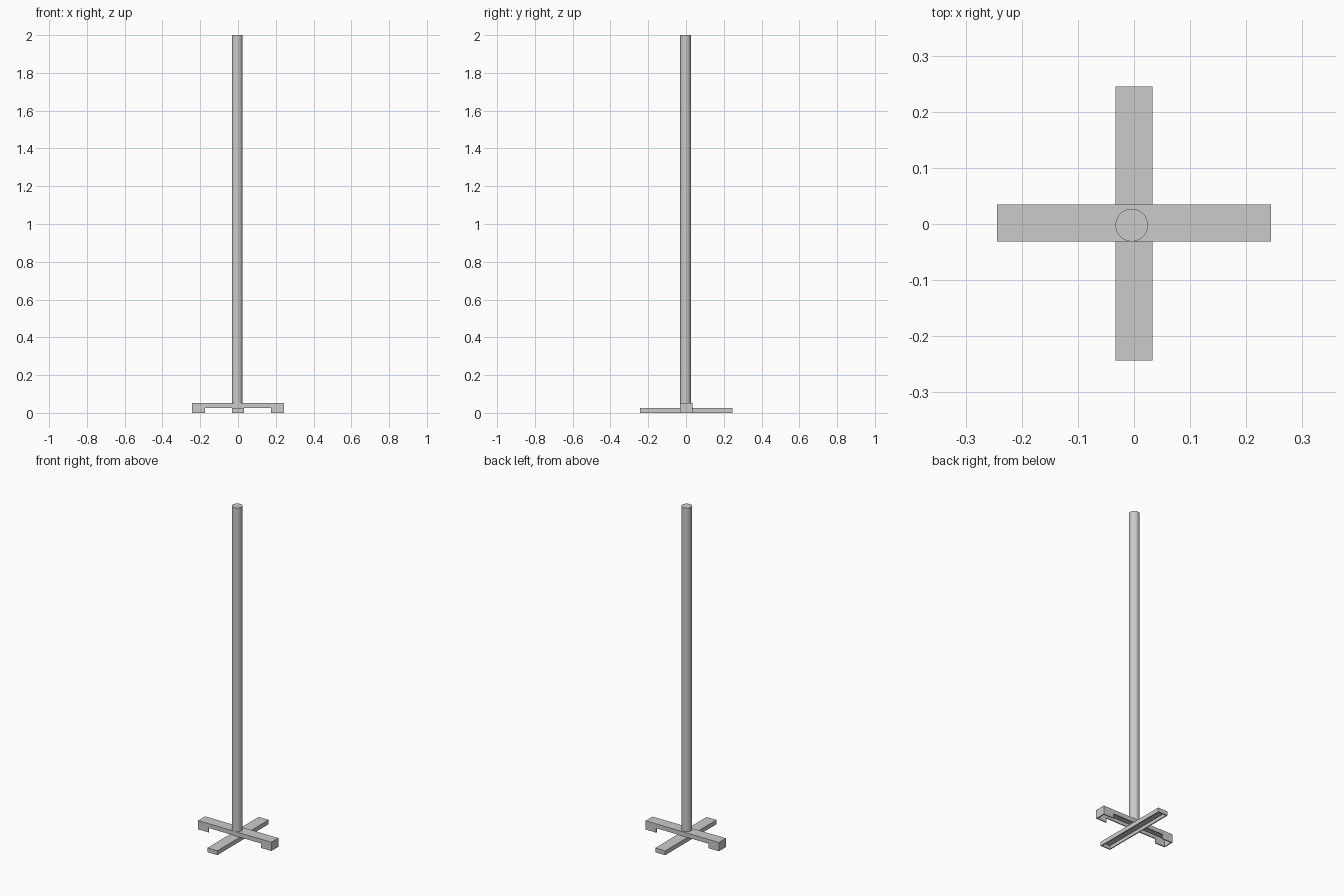
import bpy, bmesh
from mathutils import Matrix

if "Cube" in bpy.data.objects:
    bpy.data.objects.remove(bpy.data.objects["Cube"])

T = 0.006      # sheet thickness of the channels
HALF = 0.244   # half length of each foot beam
W = 0.033      # half width of each foot beam


def obj_from_bm(name, bm):
    bmesh.ops.recalc_face_normals(bm, faces=bm.faces)
    me = bpy.data.meshes.new(name)
    bm.to_mesh(me)
    bm.free()
    ob = bpy.data.objects.new(name, me)
    bpy.context.collection.objects.link(ob)
    return ob


def channel(name, profile, top, angle=0.0, offset=(0, 0, 0)):
    """Extrude a side profile (x, z) across the width, then hollow it from below."""
    bm = bmesh.new()
    face = bm.faces.new([bm.verts.new((x, -W, z)) for x, z in profile])
    ext = bmesh.ops.extrude_face_region(bm, geom=[face])
    bmesh.ops.translate(bm, vec=(0, 2 * W, 0),
                        verts=[v for v in ext["geom"] if isinstance(v, bmesh.types.BMVert)])
    ob = obj_from_bm(name, bm)

    bm = bmesh.new()
    depth = top - T + 0.1
    bmesh.ops.create_cube(bm, size=1, matrix=Matrix.Translation((0, 0, top - T - depth / 2))
                          @ Matrix.Diagonal((2 * (HALF - T), 2 * (W - T), depth, 1)))
    cutter = obj_from_bm("cutter", bm)
    cutter.hide_render = True

    mod = ob.modifiers.new("hollow", 'BOOLEAN')
    mod.operation = 'DIFFERENCE'
    mod.solver = 'EXACT'
    mod.object = cutter
    bpy.context.view_layer.objects.active = ob
    bpy.ops.object.modifier_apply(modifier=mod.name)
    bpy.data.objects.remove(cutter)
    ob.rotation_euler.z = angle
    ob.location = offset
    return ob


# Lower beam: plain channel lying on the floor, running front to back
channel("lower_foot_beam", [(-HALF, 0), (HALF, 0), (HALF, 0.026), (-HALF, 0.026)],
        0.026, 1.5707963, (0, 0.001, 0))

# Upper beam: channel bridging over the lower one, with deep ends as feet
F = 0.174
channel("upper_foot_beam",
        [(-HALF, 0), (-F, 0), (-F, 0.027), (F, 0.027), (F, 0), (HALF, 0),
         (HALF, 0.053), (-HALF, 0.053)],
        0.053, 0, (0, 0.002, 0))

# Round pole
bpy.ops.mesh.primitive_cylinder_add(vertices=48, radius=0.029, depth=1.95,
                                    location=(-0.004, -0.002, 1.025))
pole = bpy.context.object
pole.name = "pole"
bpy.ops.object.shade_smooth_by_angle()
